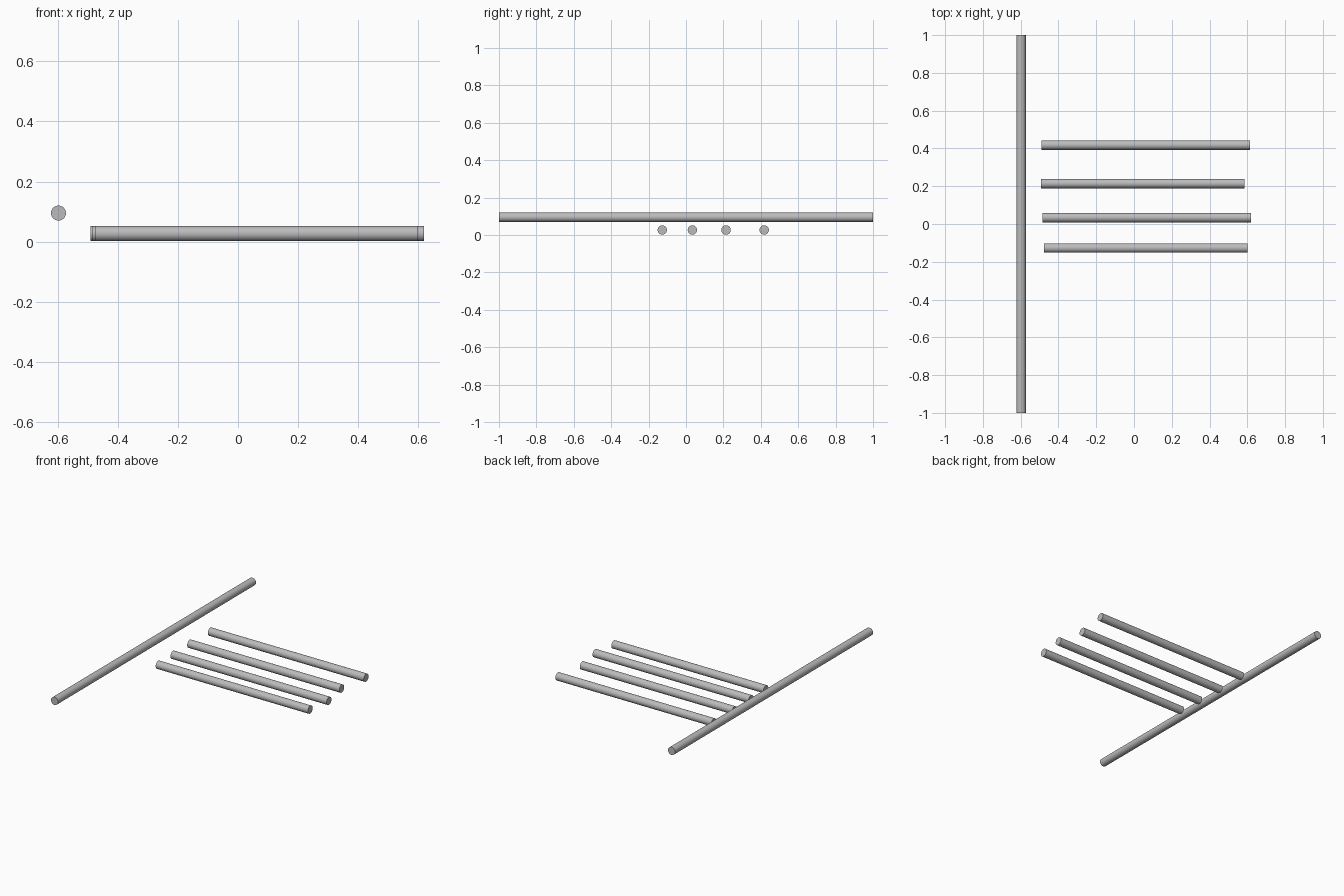
import bpy
from math import pi

cube = bpy.data.objects.get("Cube")
if cube:
    bpy.data.objects.remove(cube, do_unlink=True)

# Single plain grey for every rod
grey = bpy.data.materials.new("plain_grey")
grey.use_nodes = True
colour = (0.5, 0.5, 0.5, 1)
grey.diffuse_color = colour
grey.node_tree.nodes["Principled BSDF"].inputs["Base Color"].default_value = colour

RADIUS = 0.025


def rod(name, centre, length, rotation):
    bpy.ops.mesh.primitive_cylinder_add(
        vertices=32, radius=RADIUS, depth=length, location=centre, rotation=rotation)
    obj = bpy.context.object
    obj.name = name
    obj.data.materials.append(grey)
    bpy.ops.object.shade_smooth_by_angle()


# Long raised rod running front to back
rod("long_rod", (-0.598, 0, 0.095), 2, (pi / 2, 0, 0))

# Four short rods lying on the ground: left end, right end, depth position
short_rods = [
    (-0.476, 0.60, -0.127),
    (-0.484, 0.62, 0.034),
    (-0.492, 0.584, 0.214),
    (-0.489, 0.614, 0.418),
]
for i, (start, end, y) in enumerate(short_rods, 1):
    rod(f"short_rod_{i}", ((start + end) / 2, y, 0.0265), end - start, (0, pi / 2, 0))
